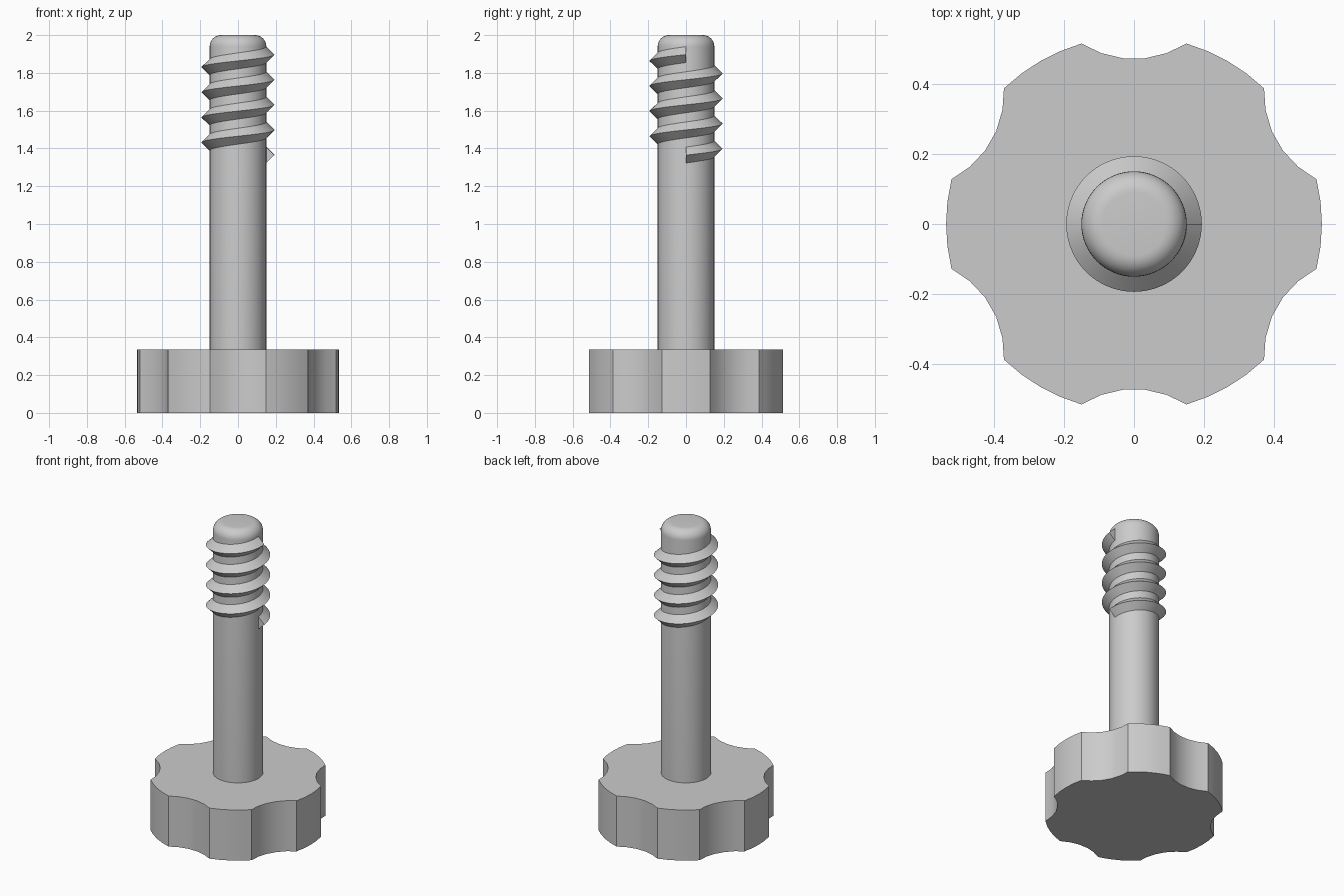
import bpy, bmesh
from math import sin, cos, pi, radians, asin

if "Cube" in bpy.data.objects:
    bpy.data.objects.remove(bpy.data.objects["Cube"], do_unlink=True)

grey = bpy.data.materials.new("plain grey")
grey.use_nodes = True
COLOUR = (0.6, 0.6, 0.6, 1)
grey.diffuse_color = COLOUR
grey.node_tree.nodes["Principled BSDF"].inputs["Base Color"].default_value = COLOUR


def loft(name, rings, angle=30):
    """Skin a stack of equal closed rings and cap both ends."""
    bm = bmesh.new()
    loops = [[bm.verts.new(p) for p in ring] for ring in rings]
    for a, b in zip(loops, loops[1:]):
        n = len(a)
        for i in range(n):
            j = (i + 1) % n
            bm.faces.new((a[i], a[j], b[j], b[i]))
    bm.faces.new(loops[0])
    bm.faces.new(loops[-1])
    bmesh.ops.recalc_face_normals(bm, faces=bm.faces)
    mesh = bpy.data.meshes.new(name)
    bm.to_mesh(mesh)
    bm.free()
    mesh.materials.append(grey)
    obj = bpy.data.objects.new(name, mesh)
    bpy.context.scene.collection.objects.link(obj)
    bpy.ops.object.select_all(action='DESELECT')
    obj.select_set(True)
    bpy.context.view_layer.objects.active = obj
    bpy.ops.object.shade_smooth_by_angle(angle=radians(angle))
    return obj


# Knob: six convex lobes alternating with six scooped finger notches
LOBE_R, LOBE_HALF = 0.535, radians(13.8)
NOTCH_R, NOTCH_CENTRE = 0.2725, 0.7425
NOTCH_HALF = asin(0.15 / NOTCH_R)
outline = []
for k in range(6):
    mid = k * pi / 3
    for i in range(5):
        a = mid + LOBE_HALF * (i / 2 - 1)
        outline.append((LOBE_R * cos(a), LOBE_R * sin(a)))
    mid += pi / 6
    for i in range(1, 5):
        t = NOTCH_HALF * (i * 2 / 5 - 1)
        along = NOTCH_CENTRE - NOTCH_R * cos(t)
        side = NOTCH_R * sin(t)
        outline.append((along * cos(mid) - side * sin(mid),
                        along * sin(mid) + side * cos(mid)))
loft("knob", [[(x, y, z) for x, y in outline] for z in (0, 0.335)], 22)

# Shaft: round bar with a filleted tip
SHAFT_R, FILLET = 0.15, 0.06
profile = [(SHAFT_R, 0.33)]
for i in range(9):
    a = i / 8 * pi / 2
    profile.append((SHAFT_R - FILLET + FILLET * cos(a), 2 - FILLET + FILLET * sin(a)))
SIDES = 64
loft("shaft", [[(r * cos(2 * pi * i / SIDES), r * sin(2 * pi * i / SIDES), z)
                for i in range(SIDES)] for r, z in profile])

# Screw thread: triangular ridge wound four turns up the shaft
TURNS, PITCH, START = 4, 0.133, 1.365
section = [(0.144, -0.048), (0.193, 0), (0.144, 0.048)]
rings = []
for i in range(TURNS * SIDES + 1):
    a = 2 * pi * i / SIDES
    z = START + PITCH * i / SIDES
    rings.append([(r * cos(a), r * sin(a), z + dz) for r, dz in section])
loft("screw_thread", rings)
